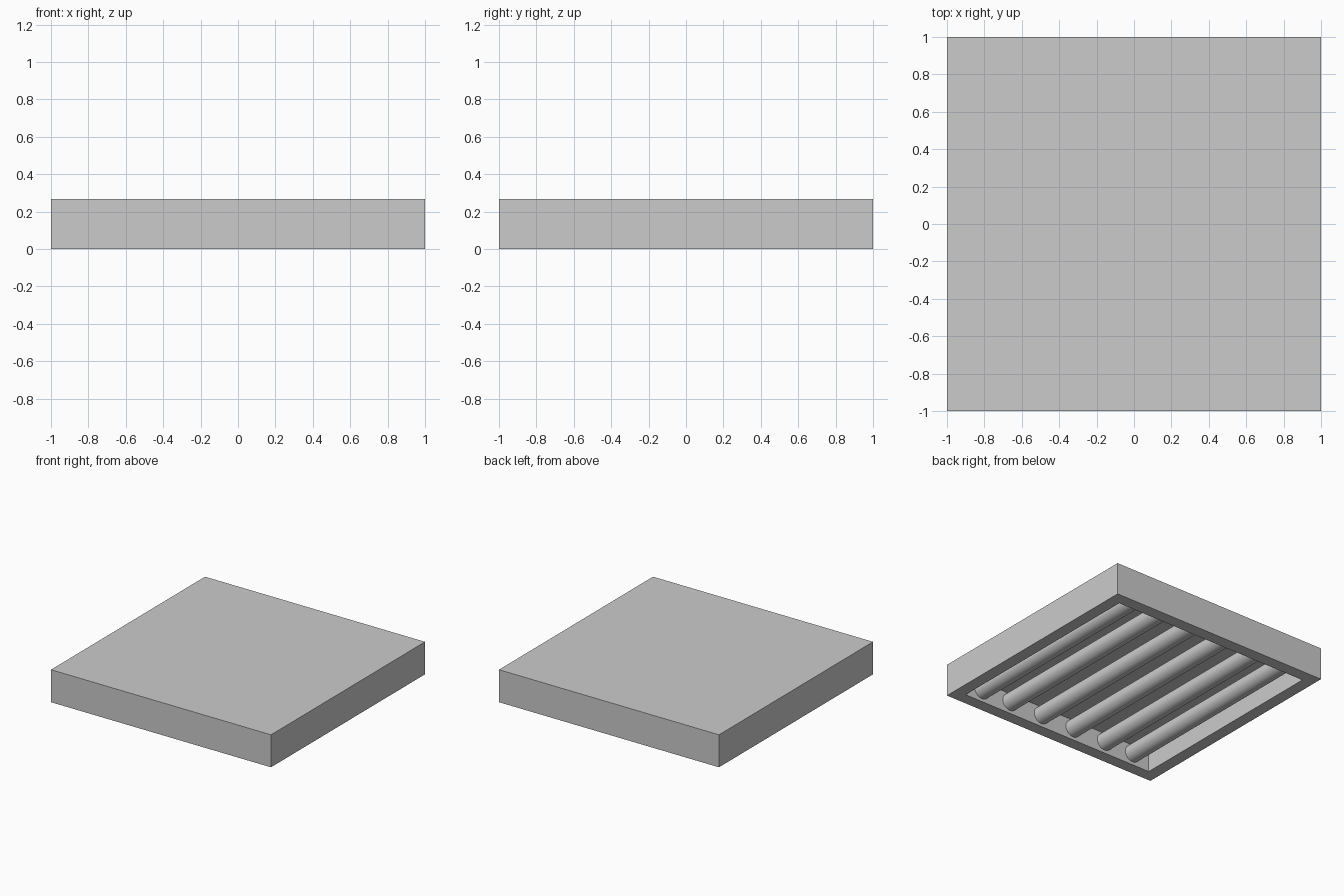
import bpy
import bmesh
from math import radians

if "Cube" in bpy.data.objects:
    bpy.data.objects.remove(bpy.data.objects["Cube"])

HEIGHT = 0.267     # overall housing height
WALL = 0.10        # wall thickness
DEPTH = 0.17       # depth of the recess
TUBE_R = 0.07
TUBE_Z = 0.095
TUBE_X = (0.155, 0.465, 0.74)


def housing():
    # Square tray, open underneath: inset the bottom face and push it up
    bm = bmesh.new()
    bmesh.ops.create_cube(bm, size=1.0)
    for v in bm.verts:
        v.co.x *= 2.0
        v.co.y *= 2.0
        v.co.z = (v.co.z + 0.5) * HEIGHT
    bm.normal_update()
    bottom = min(bm.faces, key=lambda f: f.calc_center_median().z)
    bmesh.ops.inset_region(bm, faces=[bottom], thickness=WALL, use_even_offset=True)
    pushed = bmesh.ops.extrude_face_region(bm, geom=[bottom])
    verts = [g for g in pushed["geom"] if isinstance(g, bmesh.types.BMVert)]
    bmesh.ops.translate(bm, verts=verts, vec=(0, 0, DEPTH))
    if bottom.is_valid:
        bmesh.ops.delete(bm, geom=[bottom], context="FACES_ONLY")
    bmesh.ops.recalc_face_normals(bm, faces=bm.faces)
    mesh = bpy.data.meshes.new("light_housing")
    bm.to_mesh(mesh)
    bm.free()
    bpy.context.collection.objects.link(bpy.data.objects.new("light_housing", mesh))


def tube(name, x):
    # Lamp tube running front to back between the inner walls
    bpy.ops.mesh.primitive_cylinder_add(
        vertices=32, radius=TUBE_R, depth=2 - 2 * WALL,
        location=(x, 0, TUBE_Z), rotation=(radians(90), 0, 0))
    bpy.context.object.name = name
    bpy.ops.object.shade_smooth_by_angle(angle=radians(30))


housing()
for i, x in enumerate(TUBE_X, 1):
    tube(f"lamp_tube_right_{i}", x)
    tube(f"lamp_tube_left_{i}", -x)
